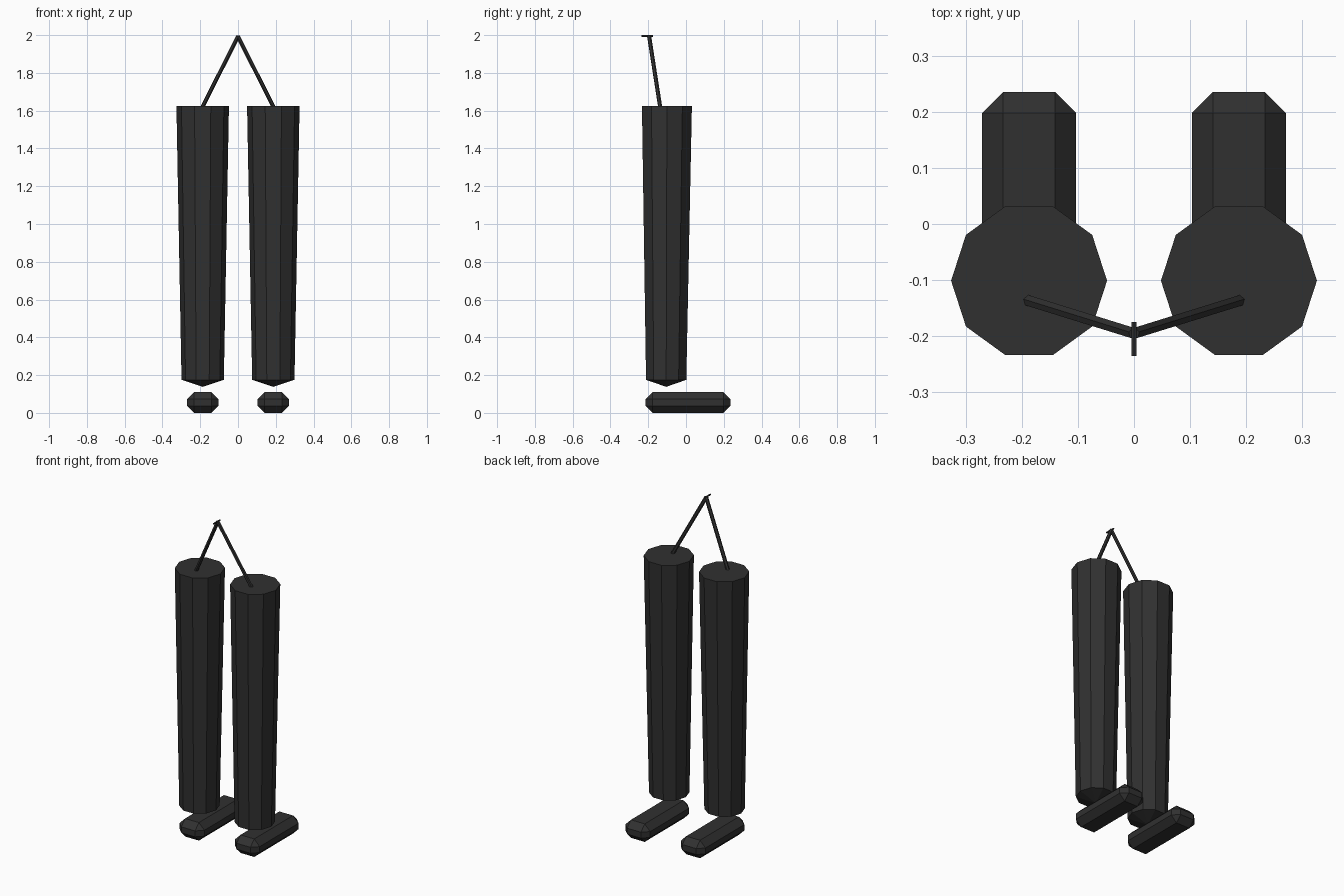
import bpy, bmesh
from math import pi, cos, sin
from mathutils import Vector

if "Cube" in bpy.data.objects:
    bpy.data.objects.remove(bpy.data.objects["Cube"])

mat = bpy.data.materials.new("dark_cloth")
mat.diffuse_color = (0.03, 0.03, 0.03, 1)
mat.use_nodes = True
mat.node_tree.nodes["Principled BSDF"].inputs["Base Color"].default_value = mat.diffuse_color


def finish(name, bm):
    bmesh.ops.recalc_face_normals(bm, faces=bm.faces)
    me = bpy.data.meshes.new(name)
    bm.to_mesh(me)
    bm.free()
    me.materials.append(mat)
    ob = bpy.data.objects.new(name, me)
    bpy.context.collection.objects.link(ob)
    return ob


def leg(name, side):
    # tapered ten-sided tube, flat on top, shallow point underneath
    bm = bmesh.new()
    rings = []
    for y, z, r in ((-0.105, 0.175, 0.112), (-0.101, 1.625, 0.139)):
        rings.append([bm.verts.new((side * 0.187 + r * cos(i * pi / 5),
                                    y + r * sin(i * pi / 5), z)) for i in range(10)])
    tip = bm.verts.new((side * 0.187, -0.105, 0.138))
    for i in range(10):
        j = (i + 1) % 10
        bm.faces.new((rings[0][i], rings[0][j], rings[1][j], rings[1][i]))
        bm.faces.new((tip, rings[0][j], rings[0][i]))
    bm.faces.new(rings[1])
    return finish(name, bm)


def foot(name, side):
    # long block with chamfered edges
    bm = bmesh.new()
    bmesh.ops.create_cube(bm, size=1)
    bmesh.ops.scale(bm, vec=(0.167, 0.449, 0.11), verts=bm.verts)
    bmesh.ops.translate(bm, vec=(side * 0.187, 0.0105, 0.055), verts=bm.verts)
    bmesh.ops.bevel(bm, geom=bm.edges[:], offset=0.037, offset_type='OFFSET',
                    segments=1, profile=0.5, affect='EDGES')
    return finish(name, bm)


def rod(name, a, b, radius, sides):
    a, b = Vector(a), Vector(b)
    bm = bmesh.new()
    bmesh.ops.create_cone(bm, cap_ends=True, segments=sides,
                          radius1=radius, radius2=radius, depth=(b - a).length)
    ob = finish(name, bm)
    ob.location = (a + b) / 2
    ob.rotation_euler = (b - a).to_track_quat('Z', 'Y').to_euler()
    return ob


# trouser legs, feet and suspender straps on both sides
for label, side in (("left", -1), ("right", 1)):
    leg(label + "_leg", side)
    foot(label + "_foot", side)
    rod(label + "_strap", (side * 0.19, -0.136, 1.615), (0, -0.195, 1.993), 0.011, 6)

# small pin joining the straps
rod("strap_pin", (0, -0.235, 1.995), (0, -0.175, 1.995), 0.005, 6)
